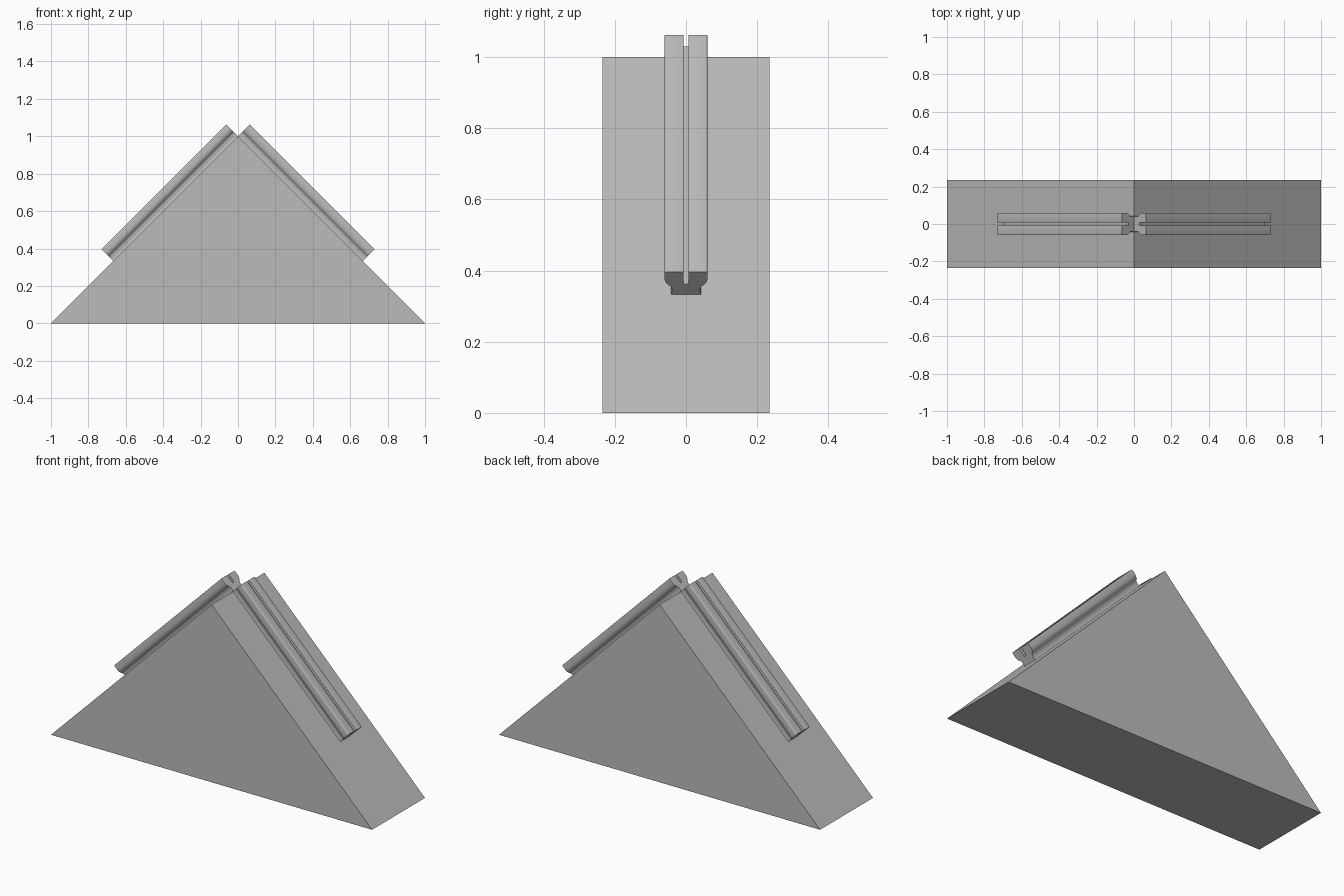
import bpy, bmesh, math
from mathutils import Vector

cube = bpy.data.objects.get("Cube")
if cube:
    bpy.data.objects.remove(cube, do_unlink=True)

grey = bpy.data.materials.new("plain grey")
grey.use_nodes = True
colour = (0.5, 0.5, 0.5, 1)
grey.diffuse_color = colour
grey.node_tree.nodes["Principled BSDF"].inputs["Base Color"].default_value = colour


def prism(name, points, sweep):
    """Extrude a closed outline of 3D points along a vector."""
    bm = bmesh.new()
    face = bm.faces.new([bm.verts.new(p) for p in points])
    ext = bmesh.ops.extrude_face_region(bm, geom=[face])
    moved = [g for g in ext["geom"] if isinstance(g, bmesh.types.BMVert)]
    bmesh.ops.translate(bm, verts=moved, vec=sweep)
    bmesh.ops.recalc_face_normals(bm, faces=bm.faces)
    mesh = bpy.data.meshes.new(name)
    bm.to_mesh(mesh)
    bm.free()
    mesh.materials.append(grey)
    obj = bpy.data.objects.new(name, mesh)
    bpy.context.collection.objects.link(obj)
    return obj


def arc(cy, ch, r, start, end, steps):
    angles = [math.radians(start + (end - start) * i / steps) for i in range(steps + 1)]
    return [(cy + r * math.cos(a), ch + r * math.sin(a)) for a in angles]


# Triangular wedge body
half_depth = 0.235
prism("wedge_body", [(-1, -half_depth, 0), (1, -half_depth, 0), (0, -half_depth, 1)],
      Vector((0, 2 * half_depth, 0)))

# Rail cross-section: narrow foot, rounded head, slot down the middle
half = [(0.042, 0), (0.040, 0.008), (0.040, 0.022), (0.042, 0.028)]
half += arc(0.025, 0.062, 0.035, -58, 0, 8)
half += arc(0.055, 0.084, 0.005, 0, 90, 4)
half += arc(0.010, 0.086, 0.003, 90, 180, 3)
half += [(0.007, 0.042)]
outline = half + [(-y, h) for y, h in reversed(half)]

# One rail on each slope
for side, name in ((1, "left_rail"), (-1, "right_rail")):
    normal = Vector((side, 0, 1)).normalized()
    down = Vector((side, 0, -1)).normalized()
    apex = Vector((0, 0, 1))
    rail = prism(name, [apex + normal * h + Vector((0, y, 0)) for y, h in outline], down * 0.943)
    bpy.ops.object.select_all(action="DESELECT")
    rail.select_set(True)
    bpy.context.view_layer.objects.active = rail
    bpy.ops.object.shade_smooth_by_angle(angle=math.radians(30))
